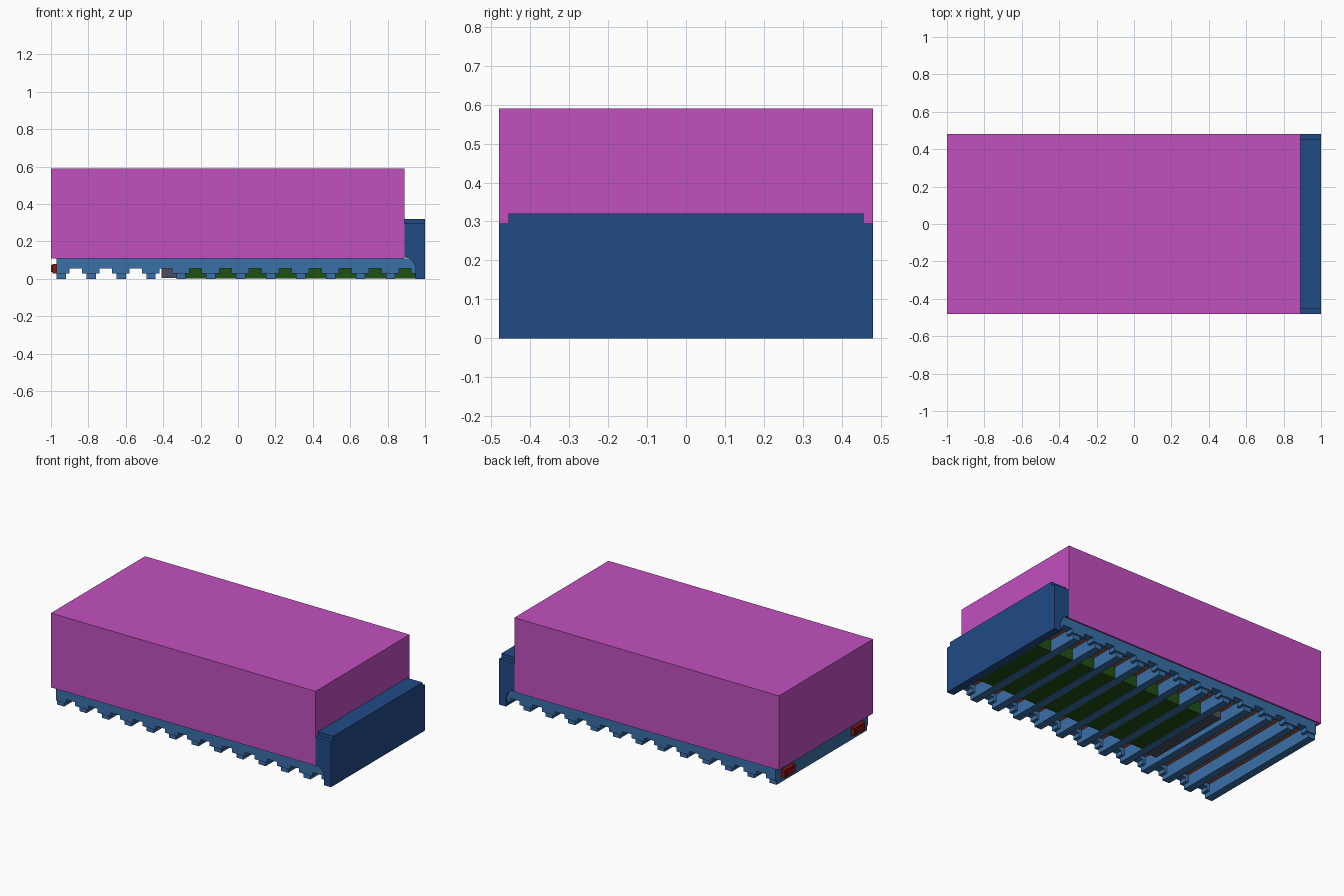
import bpy
import bmesh

cube = bpy.data.objects.get("Cube")
if cube:
    bpy.data.objects.remove(cube, do_unlink=True)


def material(name, rgb):
    m = bpy.data.materials.new(name)
    m.use_nodes = True
    m.diffuse_color = (*rgb, 1)
    m.node_tree.nodes["Principled BSDF"].inputs["Base Color"].default_value = (*rgb, 1)
    return m


MAGENTA = material("magenta", (0.54, 0.08, 0.53))
NAVY = material("dark blue", (0.015, 0.069, 0.243))
BLUE = material("steel blue", (0.042, 0.162, 0.392))
GREEN = material("dark green", (0.014, 0.08, 0.007))
GREY = material("slate grey", (0.07, 0.078, 0.11))
RED = material("dark red", (0.26, 0.007, 0.007))
BROWN = material("wood brown", (0.33, 0.10, 0.07))


def prism(name, profile, y0, y1, mat):
    """Extrude an x-z profile from y0 to y1."""
    bm = bmesh.new()
    face = bm.faces.new([bm.verts.new((x, y0, z)) for x, z in profile])
    ext = bmesh.ops.extrude_face_region(bm, geom=[face])["geom"]
    for v in ext:
        if isinstance(v, bmesh.types.BMVert):
            v.co.y = y1
    bmesh.ops.recalc_face_normals(bm, faces=bm.faces)
    me = bpy.data.meshes.new(name)
    bm.to_mesh(me)
    bm.free()
    me.materials.append(mat)
    ob = bpy.data.objects.new(name, me)
    bpy.context.collection.objects.link(ob)
    return ob


def box(name, x0, x1, y0, y1, z0, z1, mat):
    return prism(name, [(x0, z0), (x1, z0), (x1, z1), (x0, z1)], y0, y1, mat)


PITCH = 0.16
BEAMS = [-0.97 + PITCH * i for i in range(12)]

# Cargo body and timber floor
box("cargo_box", -1.0, 0.89, -0.48, 0.48, 0.11, 0.59, MAGENTA)
box("floor_boards", -0.96, 0.92, -0.455, 0.455, 0.078, 0.109, BROWN)

# Front bulkhead with a raised centre, its foot cut away around the rails
bulkhead = [(0.95, 0), (1, 0), (1, 0.295), (0.89, 0.295), (0.89, 0.115),
            (0.915, 0.11), (0.938, 0.09), (0.95, 0.06)]
prism("bulkhead", bulkhead, -0.48, 0.48, NAVY)
box("bulkhead_cap", 0.89, 1.0, -0.455, 0.455, 0.295, 0.32, NAVY)

# Side rails, notched between the cross beams
rail = []
for x in BEAMS:
    left = max(x - 0.024, -0.97)
    if left > x - 0.001:
        rail.append((left, 0.03))
    else:
        rail += [(left, 0.055), (left, 0.03)]
    rail += [(x + 0.07, 0.03), (x + 0.07, 0.055)]
rail += [(0.926, 0.055), (0.926, 0.03), (0.95, 0.03), (0.95, 0.06),
         (0.938, 0.09), (0.915, 0.11), (-0.97, 0.11)]
for name, s in (("left_rail", 1), ("right_rail", -1)):
    prism(name, rail, s * 0.42, s * 0.47, BLUE)

# Cross beams under the floor
for i, x in enumerate(BEAMS):
    box(f"cross_beam_{i + 1}", x, x + 0.05, -0.46, 0.46, 0, 0.108 if i == 0 else 0.08, BLUE)

# Under-floor tank and equipment box, one block in each bay
for i, x in enumerate(BEAMS[4:]):
    box(f"tank_bay_{i + 1}", x + 0.05, x + PITCH, -0.26, 0.26, 0.003, 0.08, GREEN)
box("equipment_box", -0.41, -0.33, -0.29, 0.29, 0.006, 0.055, GREY)

# Tail lights
for name, s in (("left_tail_light", 1), ("right_tail_light", -1)):
    box(name, -0.993, -0.968, s * 0.30, s * 0.41, 0.03, 0.08, RED)
    box(name + "_lens", -1.0, -0.992, s * 0.31, s * 0.40, 0.036, 0.074, RED)
